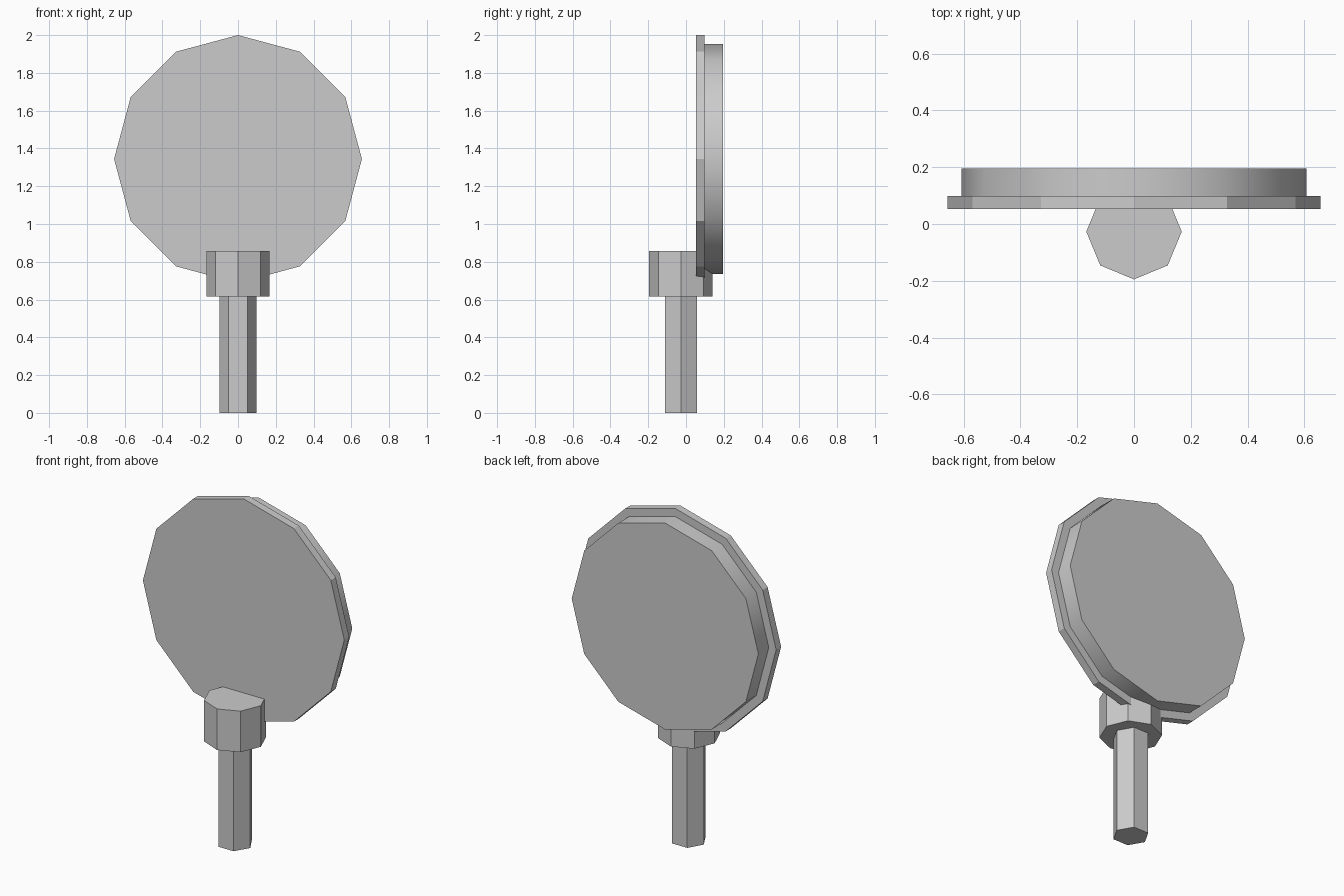
import bpy
from math import pi, radians

cube = bpy.data.objects.get("Cube")
if cube:
    bpy.data.objects.remove(cube, do_unlink=True)

# Single grey finish
grey = bpy.data.materials.new("grey")
grey.use_nodes = True
colour = (0.6, 0.6, 0.6, 1)
grey.diffuse_color = colour
grey.node_tree.nodes["Principled BSDF"].inputs["Base Color"].default_value = colour


def prism(name, sides, radius, start, end, centre, along_y=False, turn=0):
    """Regular prism running from start to end along z, or along y."""
    middle = (start + end) / 2
    location = (0, middle, centre) if along_y else (0, centre, middle)
    rotation = (pi / 2, 0, 0) if along_y else (0, 0, turn)
    bpy.ops.mesh.primitive_cylinder_add(vertices=sides, radius=radius, depth=end - start,
                                        location=location, rotation=rotation)
    part = bpy.context.object
    part.name = name
    part.data.materials.append(grey)
    return part


# Upright post and the collar that grips the disc
prism("post", 6, 0.098, 0, 0.615, -0.026, turn=pi / 2)
prism("collar", 8, 0.168, 0.615, 0.857, -0.027)

# Sign disc with a smaller backing disc behind it
disc_height = 1.344
prism("front_disc", 12, 0.656, 0.052, 0.098, disc_height, along_y=True)
prism("back_disc", 12, 0.608, 0.098, 0.195, disc_height, along_y=True)
bpy.ops.object.shade_smooth_by_angle(angle=radians(35))
